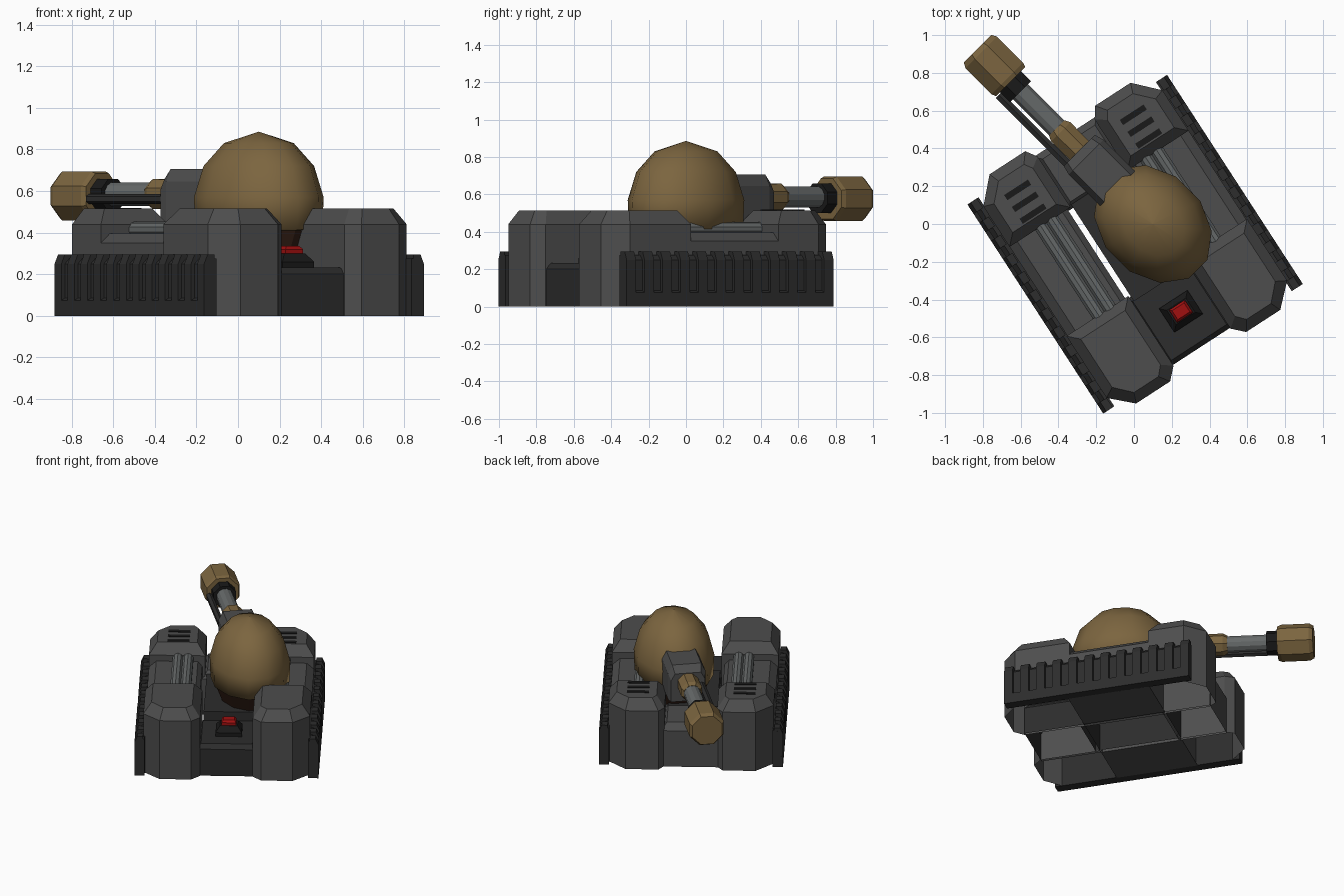
import bpy, bmesh, math
from mathutils import Matrix, Vector

if "Cube" in bpy.data.objects:
    bpy.data.objects.remove(bpy.data.objects["Cube"])

HULL = Matrix.Translation((0.006, -0.107, 0)) @ Matrix.Rotation(math.radians(33), 4, 'Z')
TURRET = Matrix.Translation((0.1, 0, 0)) @ Matrix.Rotation(math.radians(45), 4, 'Z')


def material(name, r, g, b):
    m = bpy.data.materials.new(name)
    m.diffuse_color = (r, g, b, 1)
    m.use_nodes = True
    m.node_tree.nodes["Principled BSDF"].inputs["Base Color"].default_value = m.diffuse_color
    return m


ARMOUR = material("armour_grey", 0.075, 0.075, 0.075)
DARK = material("dark_grey", 0.026, 0.026, 0.026)
BLACK = material("black", 0.01, 0.01, 0.01)
STEEL = material("steel", 0.13, 0.14, 0.14)
BRASS = material("brass", 0.2, 0.13, 0.05)
BROWN = material("brown", 0.035, 0.014, 0.008)
RED = material("red", 0.35, 0.005, 0.005)


def loft(name, rings, mat, frame, start=True, end=True, smooth=False):
    """Skin equal-length rings of points, with optional end caps."""
    bm = bmesh.new()
    loops = [[bm.verts.new(frame @ Vector(p)) for p in r] for r in rings]
    n = len(loops[0])
    for a, b in zip(loops, loops[1:]):
        for i in range(n):
            j = (i + 1) % n
            bm.faces.new((a[i], a[j], b[j], b[i]))
    if start:
        bm.faces.new(loops[0])
    if end:
        bm.faces.new(loops[-1])
    bmesh.ops.recalc_face_normals(bm, faces=bm.faces)
    me = bpy.data.meshes.new(name)
    bm.to_mesh(me)
    bm.free()
    me.materials.append(mat)
    me.polygons.foreach_set("use_smooth", [smooth] * len(me.polygons))
    ob = bpy.data.objects.new(name, me)
    bpy.context.collection.objects.link(ob)
    return ob


def shell(name, outline, levels, mat, frame=HULL, bottom=False):
    """Stack of plan outlines; levels are (z, inset)."""
    xs, ys = [p[0] for p in outline], [p[1] for p in outline]
    cx, cy = (min(xs) + max(xs)) / 2, (min(ys) + max(ys)) / 2
    hx, hy = (max(xs) - min(xs)) / 2, (max(ys) - min(ys)) / 2
    rings = [[(cx + (x - cx) * (1 - d / hx), cy + (y - cy) * (1 - d / hy), z)
              for x, y in outline] for z, d in levels]
    return loft(name, rings, mat, frame, start=bottom)


def rect(x0, x1, y0, y1):
    return [(x0, y0), (x1, y0), (x1, y1), (x0, y1)]


def beam(name, profile, y0, y1, mat, side=1, frame=HULL, caps=True):
    """Extrude an (x, z) profile along y."""
    loft(name, [[(side * x, y, z) for x, z in profile] for y in (y0, y1)], mat, frame, caps, caps)


def rod(name, x, z, stations, mat, sides, frame):
    """Turned part along y; stations are (y, radius)."""
    rings = [[(x + r * math.cos((i + .5) * math.tau / sides), y,
               z + r * math.sin((i + .5) * math.tau / sides)) for i in range(sides)]
             for y, r in stations]
    loft(name, rings, mat, frame)


for s, side in ((1, "right"), (-1, "left")):
    # Corner armour pods, open underneath
    front = [(.18, -.21), (.18, -.65), (.24, -.71), (.455, -.71), (.57, -.6), (.57, -.21)]
    back = [(.18, .35), (.18, .67), (.22, .73), (.445, .73), (.565, .605), (.565, .35)]
    for label, outline in (("front", front), ("back", back)):
        shell(f"{label}_{side}_pod", [(s * x, y) for x, y in outline],
              [(0, 0), (.44, 0), (.515, .055)], ARMOUR)
    # Vent slots on the back pods
    for i in range(3):
        y = .43 + i * .075
        shell(f"vent_{side}_{i}", rect(s * .365 - .075, s * .365 + .075, y - .016, y + .016),
              [(.505, 0), (.519, 0)], BLACK)
    # Side sponson joining the pods
    beam(f"sponson_{side}", [(.2, 0), (.2, .36), (.23, .395), (.515, .395), (.565, .35), (.565, 0)],
         -.22, .36, ARMOUR, s, caps=False)
    # Twin pistons
    for i, x in enumerate((.297, .367)):
        rod(f"piston_{side}_{i}", s * x, .415, [(-.24, .038), (.38, .038)], STEEL, 10, HULL)
    # Track skirt and its ribs
    beam(f"track_{side}", [(.56, 0), (.63, 0), (.63, .075), (.61, .085), (.61, .25), (.585, .275),
                           (.56, .275)], -.66, .66, DARK, s)
    for i in range(12):
        y = -.63 + i * .1145
        beam(f"track_rib_{side}_{i}", [(.57, .07), (.61, .07), (.63, .075), (.63, .25),
                                       (.61, .295), (.57, .295)], y - .03, y + .03, DARK, s)

# Central hull
shell("front_deck", rect(-.2, .2, -.645, -.22), [(0, 0), (.2, 0), (.232, .025)], DARK)
shell("middle_deck", rect(-.17, .17, -.25, .36), [(0, 0), (.3, 0)], DARK)
shell("back_deck", rect(-.2, .2, .34, .68), [(0, 0), (.27, 0), (.32, .035)], ARMOUR)

# Button on the front deck
shell("button_base", rect(-.08, .1, -.505, -.355), [(.225, 0), (.26, 0), (.3, .03)], BLACK)
shell("button", rect(-.04, .06, -.47, -.39), [(.29, 0), (.32, 0), (.335, .012)], RED)


# Elliptical dome and its collar
def ellipse(k, z, n=12):
    return [(.268 * k * math.cos((i + .5) * math.tau / n),
             .343 * k * math.sin((i + .5) * math.tau / n), z) for i in range(n)]


loft("turret_dome", [ellipse(k, z) for k, z in
                     ((.9, .41), (1, .415), (1.02, .57), (.87, .72), (.55, .83), (.004, .885))],
     BRASS, TURRET, smooth=True)
loft("turret_collar", [ellipse(k, z) for k, z in ((.76, .28), (.95, .41))], BROWN, TURRET)

# Gun mount with chamfered top
mount = [(-.13, .45), (.13, .45), (.13, .645), (.1, .705), (-.1, .705), (-.13, .645)]
loft("gun_mount", [[(x * kx, y, .45 + (z - .45) * kz) for x, z in mount]
                   for y, kx, kz in ((.15, 1, 1), (.5, 1, 1), (.55, .9, .82))], ARMOUR, TURRET)

# Gun, from mount to muzzle
rod("barrel_collar", 0, .585, [(.54, .076), (.69, .078), (.72, .062)], BRASS, 8, TURRET)
rod("barrel", 0, .585, [(.7, .058), (1.03, .058)], STEEL, 12, TURRET)
rod("muzzle_ring", 0, .58, [(.99, .085), (1.1, .085)], BLACK, 8, TURRET)
rod("muzzle", 0, .576, [(1.065, .118), (1.09, .128), (1.285, .128), (1.312, .112)],
    BRASS, 8, TURRET)
rod("side_rod", -.095, .562, [(.5, .024), (1.06, .024)], DARK, 6, TURRET)
